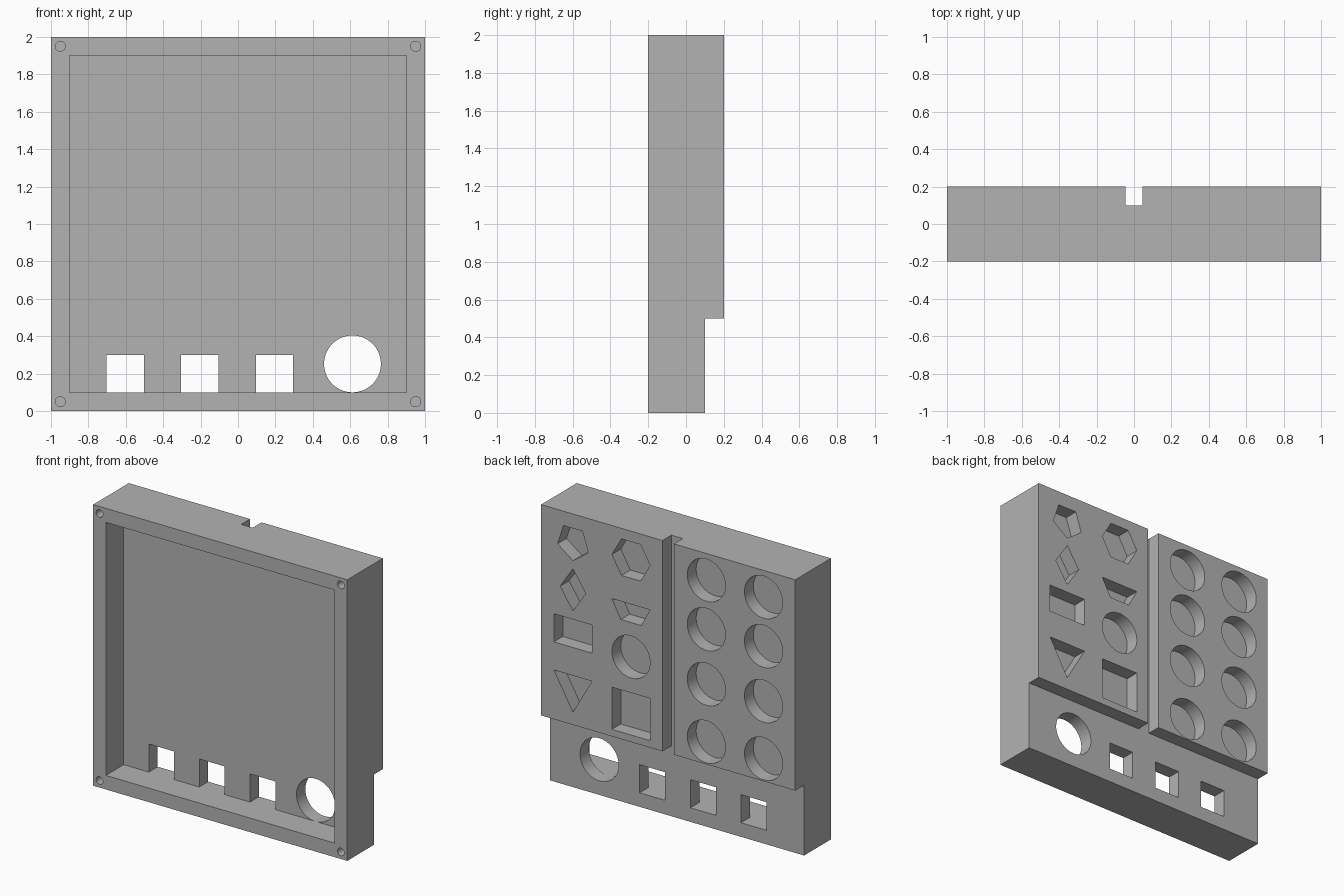
import bpy, bmesh
from math import cos, sin, pi, radians

old = bpy.data.objects.get("Cube")
if old:
    bpy.data.objects.remove(old, do_unlink=True)

grey = bpy.data.materials.new("plain grey")
grey.use_nodes = True
grey.diffuse_color = (0.45, 0.45, 0.45, 1)
grey.node_tree.nodes["Principled BSDF"].inputs["Base Color"].default_value = grey.diffuse_color


def ngon(x, z, r, sides, start=0.0):
    """Regular outline in the x-z plane."""
    return [(x + r * cos(start + 2 * pi * i / sides),
             z + r * sin(start + 2 * pi * i / sides)) for i in range(sides)]


def circle(x, z, r=0.15, sides=64):
    return ngon(x, z, r, sides, pi / sides)


def rect(x0, x1, z0, z1):
    return [(x0, z0), (x1, z0), (x1, z1), (x0, z1)]


def prisms(name, outlines, lo, hi, place):
    """Extrude closed outlines from lo to hi; place maps (u, v, depth) to xyz."""
    bm = bmesh.new()
    for outline in outlines:
        base = bm.faces.new([bm.verts.new(place(u, v, lo)) for u, v in outline])
        ext = bmesh.ops.extrude_face_region(bm, geom=[base], use_keep_orig=True)
        for v in ext["geom"]:
            if isinstance(v, bmesh.types.BMVert):
                v.co = v.co + place.shift(hi - lo)
    bmesh.ops.recalc_face_normals(bm, faces=bm.faces)
    mesh = bpy.data.meshes.new(name)
    bm.to_mesh(mesh)
    bm.free()
    mesh.materials.append(grey)
    obj = bpy.data.objects.new(name, mesh)
    bpy.context.collection.objects.link(obj)
    return obj


class Along:
    """Coordinate mapping for extrusion along x or y."""
    def __init__(self, axis):
        self.axis = axis

    def __call__(self, u, v, d):
        return (d, u, v) if self.axis == "x" else (u, d, v)

    def shift(self, d):
        from mathutils import Vector
        return Vector(self(0, 0, d))


# Stepped block, extruded across its width
profile = [(-0.2, 0), (0.1, 0), (0.1, 0.5), (0.2, 0.5), (0.2, 2), (-0.2, 2)]
body = prisms("sorting_board", [profile], -1, 1, Along("x"))


def cut(name, outlines, y0, y1):
    cutter = prisms(name, outlines, y0, y1, Along("y"))
    cutter.hide_render = True
    mod = body.modifiers.new(name, "BOOLEAN")
    mod.operation = "DIFFERENCE"
    mod.solver = "EXACT"
    mod.object = cutter
    bpy.context.view_layer.objects.active = body
    bpy.ops.object.modifier_apply(modifier=name)
    bpy.data.objects.remove(cutter, do_unlink=True)


# Front recess with a screw hole in each rim corner
cut("front_recess", [rect(-0.9, 0.9, 0.1, 1.9)], -0.3, 0)
cut("screw_holes", [circle(x, z, 0.027, 24) for x in (-0.95, 0.95) for z in (0.05, 1.95)],
    -0.3, -0.1)

# Windows through the lower strip
cut("lower_windows", [rect(x - 0.1, x + 0.1, 0.1, 0.3) for x in (-0.602, -0.205, 0.195)]
    + [circle(0.612, 0.252, 0.152)], -0.05, 0.3)

# Groove between the two halves of the back
cut("back_groove", [rect(-0.045, 0.045, 0.4, 2.1)], 0.1, 0.3)

# Round pockets on one half
cut("round_pockets", [circle(x, z) for x in (-0.3, -0.75) for z in (1.81, 1.46, 1.07, 0.66)],
    0.1, 0.3)

# Shape pockets on the other half
outer, inner = 0.75, 0.293
shapes = [
    ngon(outer, 1.795, 0.127, 5, -pi / 2),                                  # pentagon
    ngon(inner, 1.795, 0.15, 6),                                            # hexagon
    [(outer, 1.61), (outer - 0.1, 1.46), (outer, 1.31), (outer + 0.1, 1.46)],  # diamond
    [(inner - 0.15, 1.48), (inner + 0.15, 1.48),
     (inner + 0.08, 1.35), (inner - 0.08, 1.35)],                           # trapezoid
    rect(outer - 0.15, outer + 0.15, 1.05, 1.25),                           # rectangle
    circle(inner, 1.105),                                                   # circle
    [(outer - 0.15, 0.85), (outer + 0.15, 0.85), (outer, 0.59)],            # triangle
    rect(inner - 0.15, inner + 0.15, 0.55, 0.85),                           # square
]
cut("shape_pockets", shapes, 0.1, 0.3)

# Smooth the round walls, keep the edges crisp
bpy.ops.object.select_all(action="DESELECT")
body.select_set(True)
bpy.context.view_layer.objects.active = body
bpy.ops.object.shade_smooth_by_angle(angle=radians(30))
